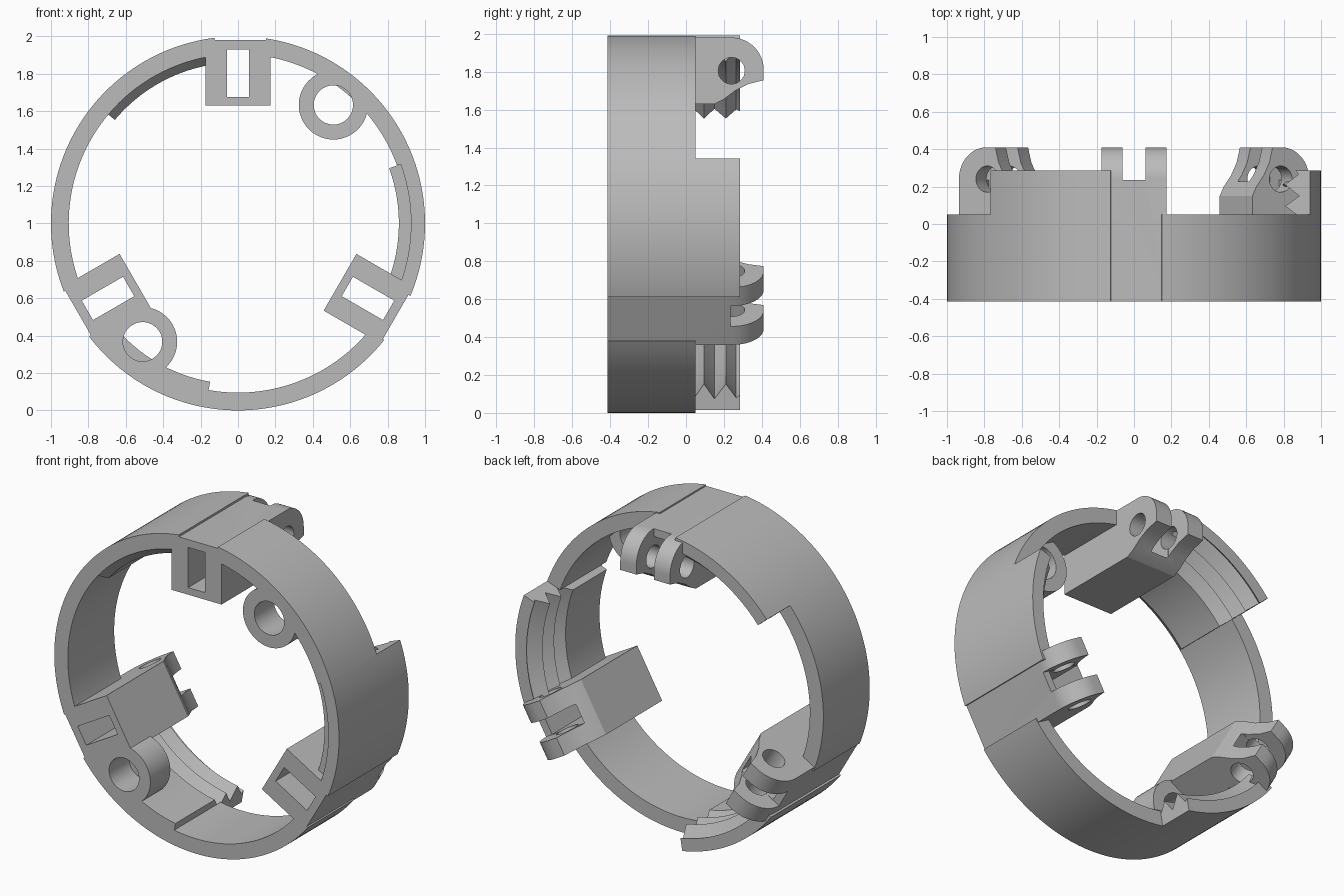
import bpy, bmesh, math
from mathutils import Matrix, Vector

if "Cube" in bpy.data.objects:
    bpy.data.objects.remove(bpy.data.objects["Cube"])

grey = bpy.data.materials.new("plain grey")
grey.diffuse_color = (0.5, 0.5, 0.5, 1)
grey.use_nodes = True
grey.node_tree.nodes["Principled BSDF"].inputs["Base Color"].default_value = grey.diffuse_color
CENTRE = Vector((0, 0, 1))


def finish(bm, name):
    bmesh.ops.recalc_face_normals(bm, faces=bm.faces)
    me = bpy.data.meshes.new(name)
    bm.to_mesh(me)
    bm.free()
    me.materials.append(grey)
    ob = bpy.data.objects.new(name, me)
    bpy.context.collection.objects.link(ob)
    return ob


def loft(name, rows, closed=False):
    """Skin equal-length closed outlines; cap the ends unless closed."""
    bm = bmesh.new()
    vs = [[bm.verts.new(p) for p in row] for row in rows]
    n = len(vs[0])
    for i in range(len(vs) if closed else len(vs) - 1):
        a, b = vs[i], vs[(i + 1) % len(vs)]
        for j in range(n):
            bm.faces.new((a[j], a[(j + 1) % n], b[(j + 1) % n], b[j]))
    if not closed:
        bm.faces.new(vs[0])
        bm.faces.new(vs[-1])
    return finish(bm, name)


def arc(name, profile, a0, a1):
    """Sweep a (y, radius) profile around the ring axis."""
    n = math.ceil((a1 - a0) / 2)
    rows = []
    for i in range(n + 1):
        t = math.radians(a0 + (a1 - a0) * i / n)
        rows.append([(r * math.cos(t), y, 1 + r * math.sin(t)) for y, r in profile])
    return loft(name, rows)


def rod(name, x, z, r, y0, y1):
    return loft(name, [[(x + r * math.cos(2 * math.pi * i / 48), y,
                         z + r * math.sin(2 * math.pi * i / 48)) for i in range(48)]
                       for y in (y0, y1)])


def box(name, x0, x1, y0, y1, z0, z1):
    return loft(name, [[(x0, y, z0), (x1, y, z0), (x1, y, z1), (x0, y, z1)] for y in (y0, y1)])


def cut(ob, cutters):
    bpy.context.view_layer.objects.active = ob
    for c in cutters:
        m = ob.modifiers.new("cut", 'BOOLEAN')
        m.operation, m.solver, m.object = 'DIFFERENCE', 'EXACT', c
        bpy.ops.object.modifier_apply(modifier=m.name)
    for c in cutters:
        bpy.data.objects.remove(c)


# Plain ring walls and taller threaded tabs, three of each
wall = [(-.415, 1), (.05, 1), (.05, .905), (-.415, .905)]
teeth = [(-.415, 1), (.285, 1), (.285, .92), (.265, .935), (.21, .86), (.15, .94),
         (.095, .86), (.04, .94), (-.02, .86)]
leads = [[(-.36, .86), (-.415, .905)], [(-.415, .86)],
         [(-.36, .86), (-.36, .925), (-.415, .925)]]
parts, walls, tabs = [], [], []
for k in range(3):
    walls.append(arc(f"ring_wall_{k}", wall, 140 + 120 * k, 201.4 + 120 * k))
    tabs.append(arc(f"threaded_tab_{k}", teeth + leads[k], 97.2 + 120 * k, 140 + 120 * k))
parts += walls + tabs

# Hinge block: side outline extruded in x, then slotted and drilled
outline = [(-.415, 1.98), (-.415, 1.63), (.15, 1.63), (.2, 1.655), (.26, 1.7),
           (.33, 1.735), (.41, 1.755)]
outline += [(.24 + .17 * math.cos(math.radians(a)), 1.81 + .17 * math.sin(math.radians(a)))
            for a in range(0, 91, 6)]
block = loft("hinge_block_0", [[(x, y, z) for y, z in outline] for x in (-.175, .175)])
pin = loft("pin_cut", [[(x, .24 + .07 * math.cos(math.pi * i / 16),
                         1.805 + .07 * math.sin(math.pi * i / 16)) for i in range(32)]
                       for x in (-.3, .3)])
cut(block, [box("window_cut", -.06, .06, -.6, .6, 1.675, 1.93),
            box("slot_cut", -.062, .062, .235, .6, 1.5, 2.1), pin])
parts.append(block)
for k in (1, 2):
    b = block.copy()
    b.data = block.data.copy()
    b.name = f"hinge_block_{k}"
    bpy.context.collection.objects.link(b)
    b.data.transform(Matrix.Translation(CENTRE) @ Matrix.Rotation(-math.radians(120 * k), 4, 'Y')
                     @ Matrix.Translation(-CENTRE))
    parts.append(b)

# Two short screw bosses on opposite sides, drilled into the ring behind them
for s, host in ((1, walls[2]), (-1, tabs[1])):
    x, z = .51 * s, 1 + .633 * s
    rows = []
    for i in range(48):
        t = 2 * math.pi * i / 48
        rows.append([(x + r * math.cos(t), y, z + r * math.sin(t))
                     for r, y in ((.185, -.415), (.185, -.215), (.105, -.215), (.105, -.415))])
    parts.append(loft("screw_boss_right" if s > 0 else "screw_boss_left", rows, True))
    cut(host, [rod("boss_cut", x, z, .105, -.6, -.215)])

for ob in parts:
    bpy.ops.object.select_all(action='DESELECT')
    ob.select_set(True)
    bpy.context.view_layer.objects.active = ob
    bpy.ops.object.shade_smooth_by_angle(angle=math.radians(25))
